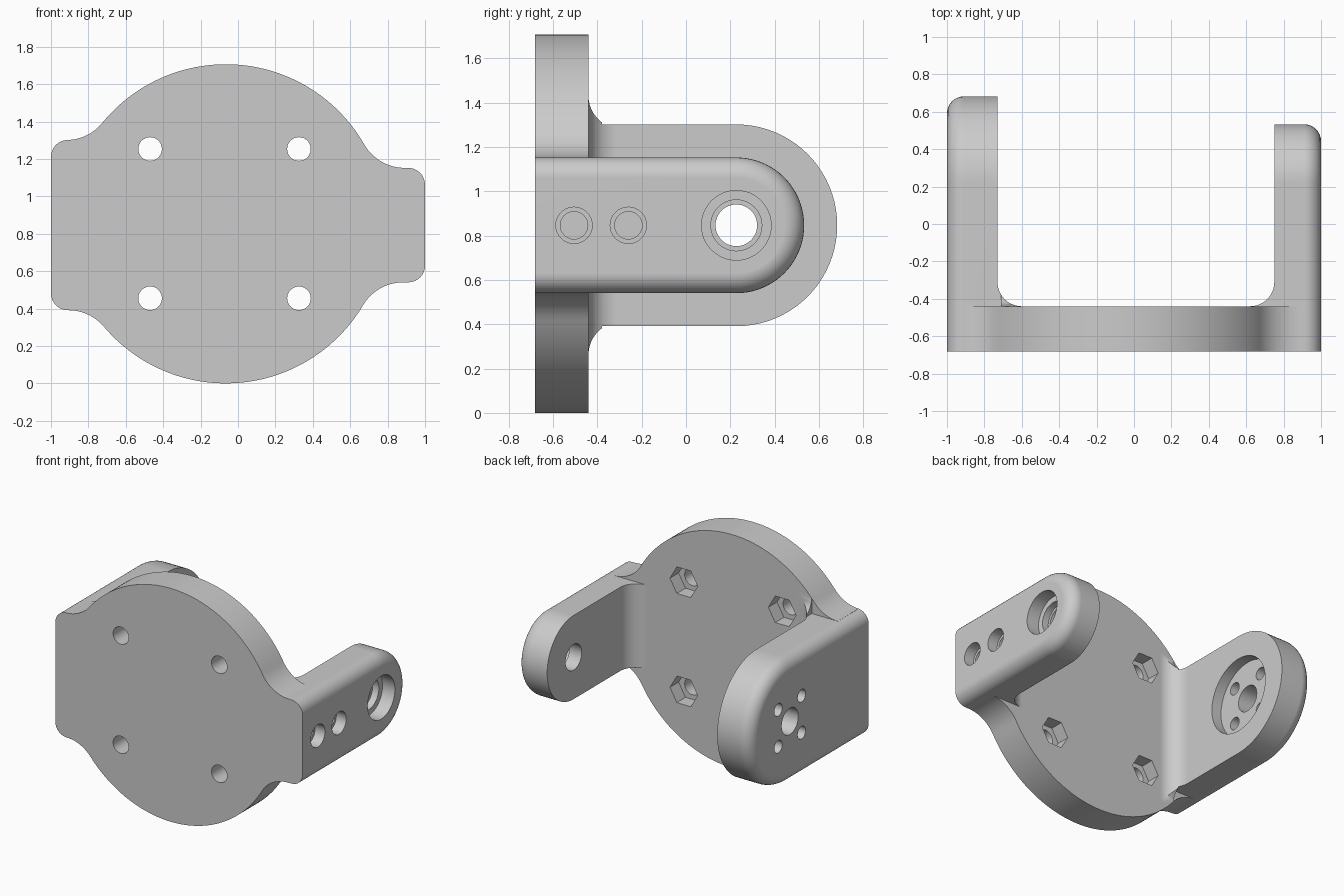
import bpy, bmesh
from math import pi, cos, sin, atan2, sqrt
from mathutils import Vector

cube = bpy.data.objects.get("Cube")
if cube:
    bpy.data.objects.remove(cube)

grey = bpy.data.materials.new("plain_grey")
grey.use_nodes = True
grey.diffuse_color = (0.6, 0.6, 0.6, 1)
grey.node_tree.nodes["Principled BSDF"].inputs["Base Color"].default_value = (0.6, 0.6, 0.6, 1)

FRONT, BACK = -0.682, -0.44      # plate thickness in y
DISC_X, DISC_R = -0.065, 0.853   # disc centre x; radius and centre height
AXIS_Y, AXIS_Z = 0.227, 0.846    # pivot axis
ROUND = 0.09                     # outer rounding of the arms
FILLET = 0.13                    # inner corner radius


def arc(cx, cy, r, a0, a1, n=24):
    return [(cx + r * cos(a0 + (a1 - a0) * i / n), cy + r * sin(a0 + (a1 - a0) * i / n))
            for i in range(n + 1)]


def circle(cx, cy, r, n=48):
    return arc(cx, cy, r, 0, 2 * pi, n)[:-1]


def prism(name, pts, axis, lo, hi, edge_rule=None):
    """Extrude a 2D profile along an axis; edge_rule picks edges to round."""
    place = {"x": lambda p, t: (t, p[0], p[1]),
             "y": lambda p, t: (p[0], t, p[1]),
             "z": lambda p, t: (p[0], p[1], t)}[axis]
    bm = bmesh.new()
    face = bm.faces.new([bm.verts.new(place(p, lo)) for p in pts])
    out = bmesh.ops.extrude_face_region(bm, geom=[face])
    shift = Vector(place((0, 0), hi - lo))
    bmesh.ops.translate(bm, vec=shift,
                        verts=[v for v in out["geom"] if isinstance(v, bmesh.types.BMVert)])
    bmesh.ops.recalc_face_normals(bm, faces=bm.faces)
    if edge_rule:
        bmesh.ops.bevel(bm, geom=[e for e in bm.edges if edge_rule(e)], offset=ROUND,
                        segments=8, profile=0.5, affect="EDGES", clamp_overlap=False)
    mesh = bpy.data.meshes.new(name)
    bm.to_mesh(mesh)
    bm.free()
    obj = bpy.data.objects.new(name, mesh)
    bpy.context.collection.objects.link(obj)
    return obj


def combine(target, other, operation):
    """Apply a boolean and remove the helper."""
    mod = target.modifiers.new("cut", "BOOLEAN")
    mod.solver, mod.operation, mod.object = "EXACT", operation, other
    bpy.context.view_layer.update()
    result = bpy.data.meshes.new_from_object(
        target.evaluated_get(bpy.context.evaluated_depsgraph_get()))
    target.modifiers.clear()
    target.data = result
    bpy.data.objects.remove(other)


# Plate outline: a disc blended into the arm ends by concave arcs
def blend(side, z_edge, r=0.25):
    up = 1 if z_edge > DISC_R else -1
    cz = z_edge + up * r
    cx = DISC_X + side * sqrt((DISC_R + r) ** 2 - (cz - DISC_R) ** 2)
    toward = atan2(DISC_R - cz, DISC_X - cx)
    flat = -up * pi / 2
    if toward - flat > pi:
        toward -= 2 * pi
    if flat - toward > pi:
        toward += 2 * pi
    return arc(cx, cz, r, flat, toward, 12), atan2(cz - DISC_R, cx - DISC_X)


BIG, SMALL = 0.455, 0.306
left_top, a_lt = blend(-1, AXIS_Z + BIG)
right_top, a_rt = blend(1, AXIS_Z + SMALL)
right_low, a_rl = blend(1, AXIS_Z - SMALL)
left_low, a_ll = blend(-1, AXIS_Z - BIG)
outline = (left_top + arc(DISC_X, DISC_R, DISC_R, a_lt, a_rt, 64)[1:-1] + right_top[::-1]
           + right_low + arc(DISC_X, DISC_R, DISC_R, a_rl, a_ll, 64)[1:-1] + left_low[::-1])
bracket = prism("bracket", outline, "y", FRONT, BACK)


# Arms: rounded-end slabs with softened outer edges, plus inner corner fillets
def add_arm(side, half, inner):
    profile = [(FRONT, AXIS_Z - half)] + arc(AXIS_Y, AXIS_Z, half, -pi / 2, pi / 2, 40) \
        + [(FRONT, AXIS_Z + half)]

    def outer_edge(e):
        return (all(abs(v.co.x - side) < 1e-4 for v in e.verts)
                and any(v.co.y > FRONT + 0.01 for v in e.verts))
    lo, hi = sorted((side, inner))
    combine(bracket, prism("arm", profile, "x", lo, hi, outer_edge), "UNION")
    corner = [(inner + side * 0.05, BACK - 0.05), (inner + side * 0.05, BACK + FILLET)]
    corner += [(inner - side * FILLET * (1 - cos(a)), BACK + FILLET * (1 - sin(a)))
               for a in [i * pi / 24 for i in range(13)]]
    corner += [(inner - side * FILLET, BACK - 0.05)]
    combine(bracket, prism("fillet", corner, "z", AXIS_Z - half, AXIS_Z + half), "UNION")
    return corner


big_corner = add_arm(-1, BIG, -0.73)
add_arm(1, SMALL, 0.75)

# Flared ends of the big arm's fillet where it meets the disc
wing = prism("wing", big_corner, "z", AXIS_Z - 0.59, AXIS_Z + 0.59)
flare = [(BACK + 0.15 * (1 - cos(a)), AXIS_Z + 0.585 - 0.15 * sin(a))
         for a in [i * pi / 36 for i in range(13)]]
flare = [(BACK - 0.1, flare[0][1])] + flare
flare += [(y, 2 * AXIS_Z - z) for y, z in reversed(flare)]
combine(wing, prism("flare", flare, "x", -0.71, -0.5), "INTERSECT")
combine(wing, prism("limit", outline, "y", FRONT, 0), "INTERSECT")
combine(bracket, wing, "UNION")


def drill(pts, axis, lo, hi):
    combine(bracket, prism("cutter", pts, axis, lo, hi), "DIFFERENCE")


# Plate bolt holes with hexagonal nut pockets behind
for x in (-0.47, 0.326):
    for z in (0.455, 1.253):
        drill(circle(x, z, 0.063), "y", -0.8, -0.3)
        drill(circle(x, z, 0.112, 6), "y", BACK - 0.1, -0.3)

# Small arm: stepped pivot hole and two stepped screw holes
for r, start in ((0.094, 0.6), (0.115, 0.85), (0.157, 0.9)):
    drill(circle(AXIS_Y, AXIS_Z, r), "x", start, 1.1)
for y in (-0.505, -0.26):
    for r, start in ((0.062, 0.82), (0.082, 0.92)):
        drill(circle(y, AXIS_Z, r, 32), "x", start, 1.1)

# Big arm: pivot hole, four screw holes and a round recess inside
drill(circle(AXIS_Y, AXIS_Z, 0.096), "x", -1.1, -0.6)
for dy in (-0.135, 0.135):
    for dz in (-0.135, 0.135):
        drill(circle(AXIS_Y + dy, AXIS_Z + dz, 0.046, 24), "x", -1.1, -0.6)
drill(circle(AXIS_Y, AXIS_Z, 0.28, 64), "x", -0.81, -0.6)

# Finish
bracket.data.materials.clear()
bracket.data.materials.append(grey)
for poly in bracket.data.polygons:
    poly.material_index = 0
bpy.ops.object.select_all(action="DESELECT")
bracket.select_set(True)
bpy.context.view_layer.objects.active = bracket
bpy.ops.object.shade_smooth_by_angle(angle=pi / 6)
normals = bracket.modifiers.new("even_normals", "WEIGHTED_NORMAL")
normals.keep_sharp = True
